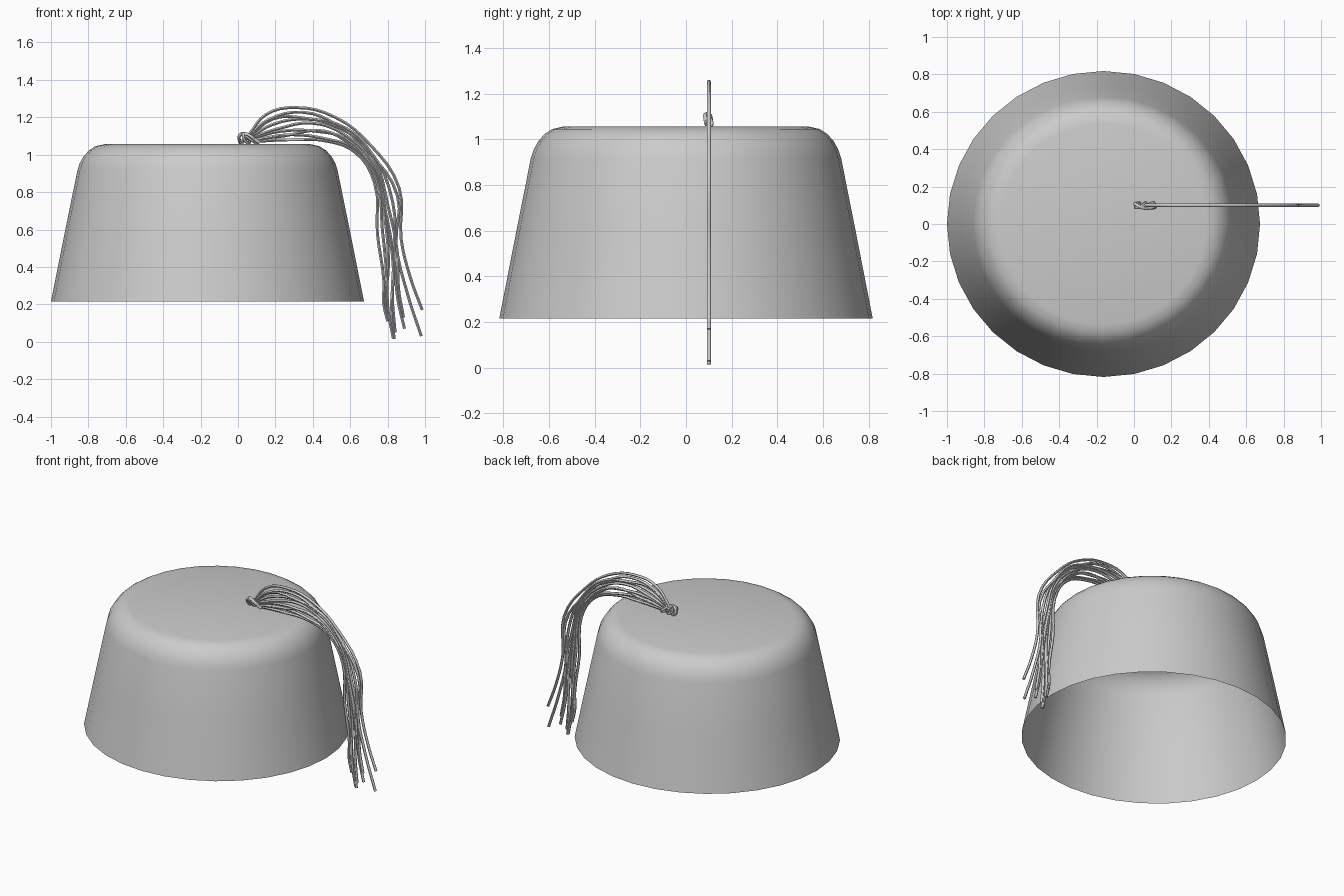
import bpy, bmesh, math, random
from mathutils import Vector

if "Cube" in bpy.data.objects:
    bpy.data.objects.remove(bpy.data.objects["Cube"])

random.seed(4)
CX, SIDES = -0.163, 32


def smooth(ob, angle=40):
    bpy.ops.object.select_all(action='DESELECT')
    ob.select_set(True)
    bpy.context.view_layer.objects.active = ob
    bpy.ops.object.shade_smooth_by_angle(angle=math.radians(angle))


# hat shell: open-bottomed tapered drum with a rounded shoulder
profile = [(0.837, 0.215), (0.764, 0.58), (0.696, 0.915), (0.683, 0.955),
           (0.662, 0.992), (0.635, 1.022), (0.60, 1.045), (0.55, 1.056)]
bm = bmesh.new()
rings = []
for r, z in profile:
    rings.append([bm.verts.new((CX + r * math.cos(2 * math.pi * i / SIDES),
                                r * 0.977 * math.sin(2 * math.pi * i / SIDES), z))
                  for i in range(SIDES)])
for a, b in zip(rings, rings[1:]):
    for i in range(SIDES):
        j = (i + 1) % SIDES
        bm.faces.new((a[i], a[j], b[j], b[i]))
bm.faces.new(rings[-1])
mesh = bpy.data.meshes.new("hat_shell")
bm.to_mesh(mesh)
bm.free()
hat = bpy.data.objects.new("hat_shell", mesh)
bpy.context.collection.objects.link(hat)
smooth(hat)


def cords(name, paths, radius, cyclic=False):
    """Round cords following smooth paths, made into one mesh."""
    cu = bpy.data.curves.new(name, 'CURVE')
    cu.dimensions = '3D'
    cu.bevel_depth = radius
    cu.bevel_resolution = 1
    cu.resolution_u = 4
    cu.use_fill_caps = True
    for pts in paths:
        sp = cu.splines.new('BEZIER')
        sp.bezier_points.add(len(pts) - 1)
        for bp, p in zip(sp.bezier_points, pts):
            bp.co = p
            bp.handle_left_type = bp.handle_right_type = 'AUTO'
        sp.use_cyclic_u = cyclic
    ob = bpy.data.objects.new(name, cu)
    bpy.context.collection.objects.link(ob)
    bpy.ops.object.select_all(action='DESELECT')
    ob.select_set(True)
    bpy.context.view_layer.objects.active = ob
    bpy.ops.object.convert(target='MESH')
    smooth(bpy.context.object, 60)


# tassel strands: a flat fan blended between the lowest and highest strand
inner = [(0.08, 1.07), (0.28, 1.08), (0.49, 1.07), (0.63, 1.01),
         (0.73, 0.85), (0.745, 0.58), (0.78, 0.32)]
outer = [(0.06, 1.11), (0.15, 1.215), (0.31, 1.252), (0.52, 1.20),
         (0.70, 1.06), (0.862, 0.82), (0.872, 0.55)]
ends = [(0.80, 0.11), (0.83, 0.02), (0.795, 0.15), (0.835, 0.015), (0.89, 0.07),
        (0.885, 0.13), (0.84, 0.05), (0.98, 0.03), (0.985, 0.17)]
strands = []
for k, end in enumerate(ends):
    t = k / (len(ends) - 1)
    pts = []
    for n, (a, b) in enumerate(zip(inner, outer)):
        w = 0.016 if 0 < n and 0 < k < len(ends) - 1 else 0
        pts.append((a[0] + (b[0] - a[0]) * t + random.uniform(-w, w), 0.10,
                    a[1] + (b[1] - a[1]) * t + random.uniform(-w, w)))
    last = Vector(pts[-1])
    tip = Vector((end[0], 0.10, end[1]))
    pts.append(last.lerp(tip, 0.55) - Vector((0.012, 0, 0)))
    pts.append(tip)
    strands.append(pts)
cords("tassel_strands", strands, 0.009)

# knot: tilted loops binding the strands to the crown
loops = []
for x, lean in ((0.018, 0.0), (0.045, 0.012), (0.075, 0.03)):
    loops.append([(x + lean * -math.sin(a) + 0.012 * math.cos(a),
                   0.10 + 0.008 * math.cos(a) - 0.010 * math.sin(a),
                   1.085 + 0.024 * math.sin(a))
                  for a in (i * math.pi / 4 for i in range(8))])
cords("tassel_knot_loops", loops, 0.008, True)
cords("tassel_knot_cord", [[(0.008, 0.11, 1.065), (0.01, 0.105, 1.105),
                            (0.05, 0.085, 1.108), (0.085, 0.085, 1.085),
                            (0.115, 0.09, 1.065)],
                           [(0.008, 0.105, 1.065), (0.06, 0.10, 1.09),
                            (0.11, 0.10, 1.075)]], 0.009)
